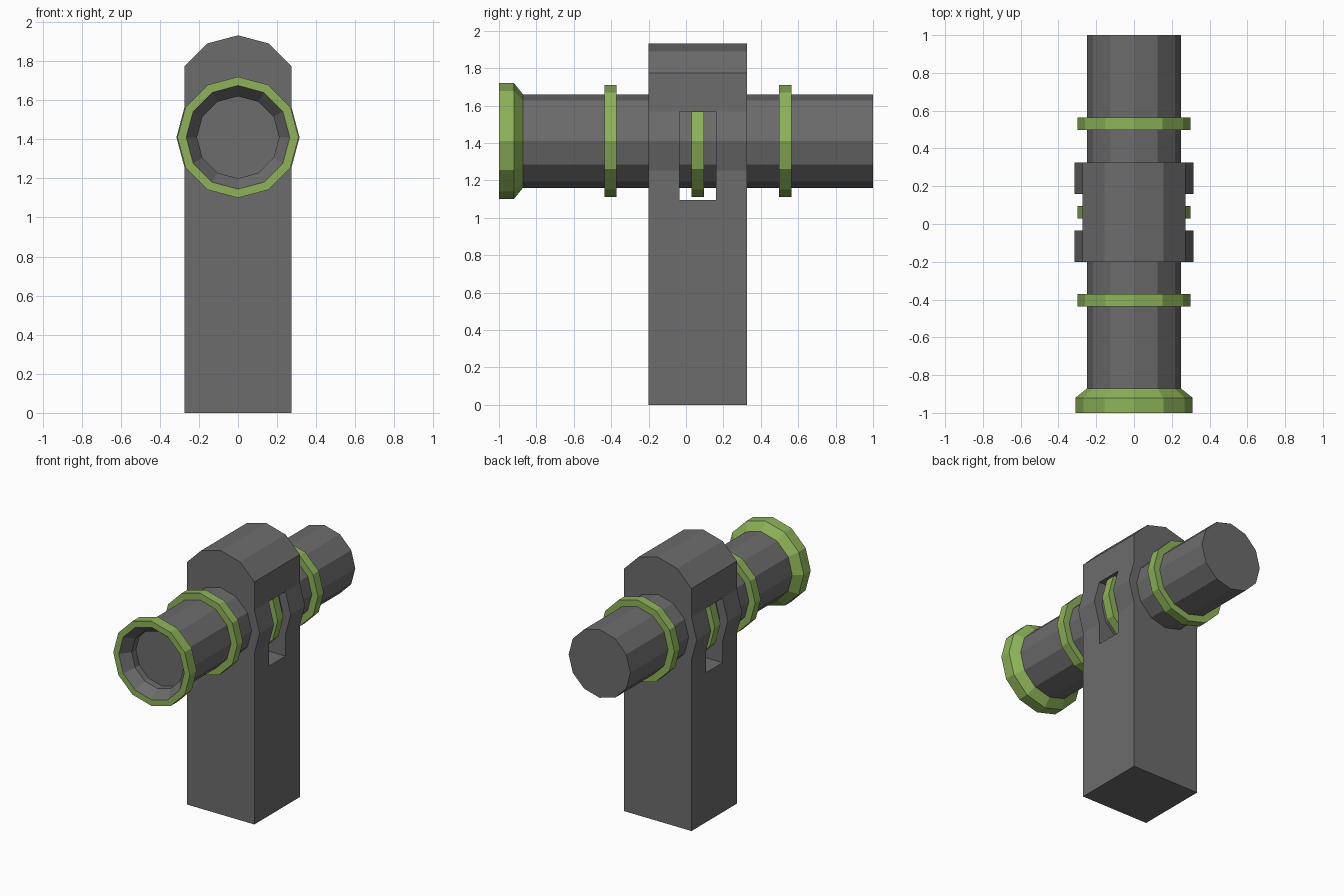
import bpy, bmesh, math

if "Cube" in bpy.data.objects:
    bpy.data.objects.remove(bpy.data.objects["Cube"])

AXIS_Z = 1.41   # height of the barrel axis
SIDES = 12


def material(name, rgb):
    m = bpy.data.materials.new(name)
    m.diffuse_color = (*rgb, 1)
    m.use_nodes = True
    m.node_tree.nodes["Principled BSDF"].inputs["Base Color"].default_value = m.diffuse_color
    return m


GREEN = material("green", (0.27, 0.45, 0.10))
GREY = material("dark_grey", (0.15, 0.15, 0.15))


def finish(name, bm, mat):
    bmesh.ops.recalc_face_normals(bm, faces=bm.faces)
    mesh = bpy.data.meshes.new(name)
    bm.to_mesh(mesh)
    bm.free()
    mesh.materials.append(mat)
    ob = bpy.data.objects.new(name, mesh)
    bpy.context.collection.objects.link(ob)
    return ob


def lathe(name, profile, mat, closed=False):
    """Spin (radius, y) points around the barrel axis; radius ends are capped unless closed."""
    bm = bmesh.new()
    rings = []
    for r, y in profile:
        angles = [math.tau * i / SIDES for i in range(SIDES)]
        rings.append([bm.verts.new((r * math.sin(a), y, AXIS_Z + r * math.cos(a))) for a in angles])
    pairs = list(zip(rings, rings[1:]))
    if closed:
        pairs.append((rings[-1], rings[0]))
    else:
        bm.faces.new(rings[0])
        bm.faces.new(rings[-1])
    for a, b in pairs:
        for i in range(SIDES):
            j = (i + 1) % SIDES
            bm.faces.new((a[i], a[j], b[j], b[i]))
    return finish(name, bm, mat)


# Barrel with recessed front end
lathe("barrel", [(0.21, -0.88), (0.21, -0.93), (0.265, -1), (0.267, -0.998),
                 (0.25, -0.90), (0.25, 1)], GREY)

# Flared front collar
lathe("front_collar", [(0.265, -1), (0.31, -1), (0.31, -0.92), (0.25, -0.872), (0.24, -0.90)],
      GREEN, closed=True)

# Three bands around the barrel
for i, y in enumerate((-0.437, 0.03, 0.497)):
    lathe(f"band_{i + 1}", [(0.24, y), (0.30, y), (0.30, y + 0.066), (0.24, y + 0.066)],
          GREEN, closed=True)

# Post: front outline extruded along y, bulging around the barrel
R = 0.315
HW = R * math.cos(math.radians(30))
half = [(HW, 0), (HW, AXIS_Z - R / 2), (R, AXIS_Z), (HW, AXIS_Z + R / 2),
        (HW, 1.775), (R / 2, 1.89)]
outline = half + [(0, 1.932)] + [(-x, z) for x, z in reversed(half)]
bm = bmesh.new()
face = bm.faces.new([bm.verts.new((x, -0.2, z)) for x, z in outline])
ext = bmesh.ops.extrude_face_region(bm, geom=[face])
moved = [g for g in ext["geom"] if isinstance(g, bmesh.types.BMVert)]
bmesh.ops.translate(bm, vec=(0, 0.526, 0), verts=moved)
post = finish("post", bm, GREY)

# Slot through the post that shows the middle band
z0, z1 = AXIS_Z - R, AXIS_Z + R / 2
bm = bmesh.new()
bmesh.ops.create_cube(bm, size=1)
bmesh.ops.scale(bm, vec=(1, 0.193, z1 - z0), verts=bm.verts)
bmesh.ops.translate(bm, vec=(0, 0.063, (z0 + z1) / 2), verts=bm.verts)
cutter = finish("slot_cutter", bm, GREY)
cutter.hide_render = True
mod = post.modifiers.new("slot", "BOOLEAN")
mod.operation = "DIFFERENCE"
mod.solver = "EXACT"
mod.object = cutter
bpy.context.view_layer.objects.active = post
bpy.ops.object.modifier_apply(modifier=mod.name)
bpy.data.objects.remove(cutter)
